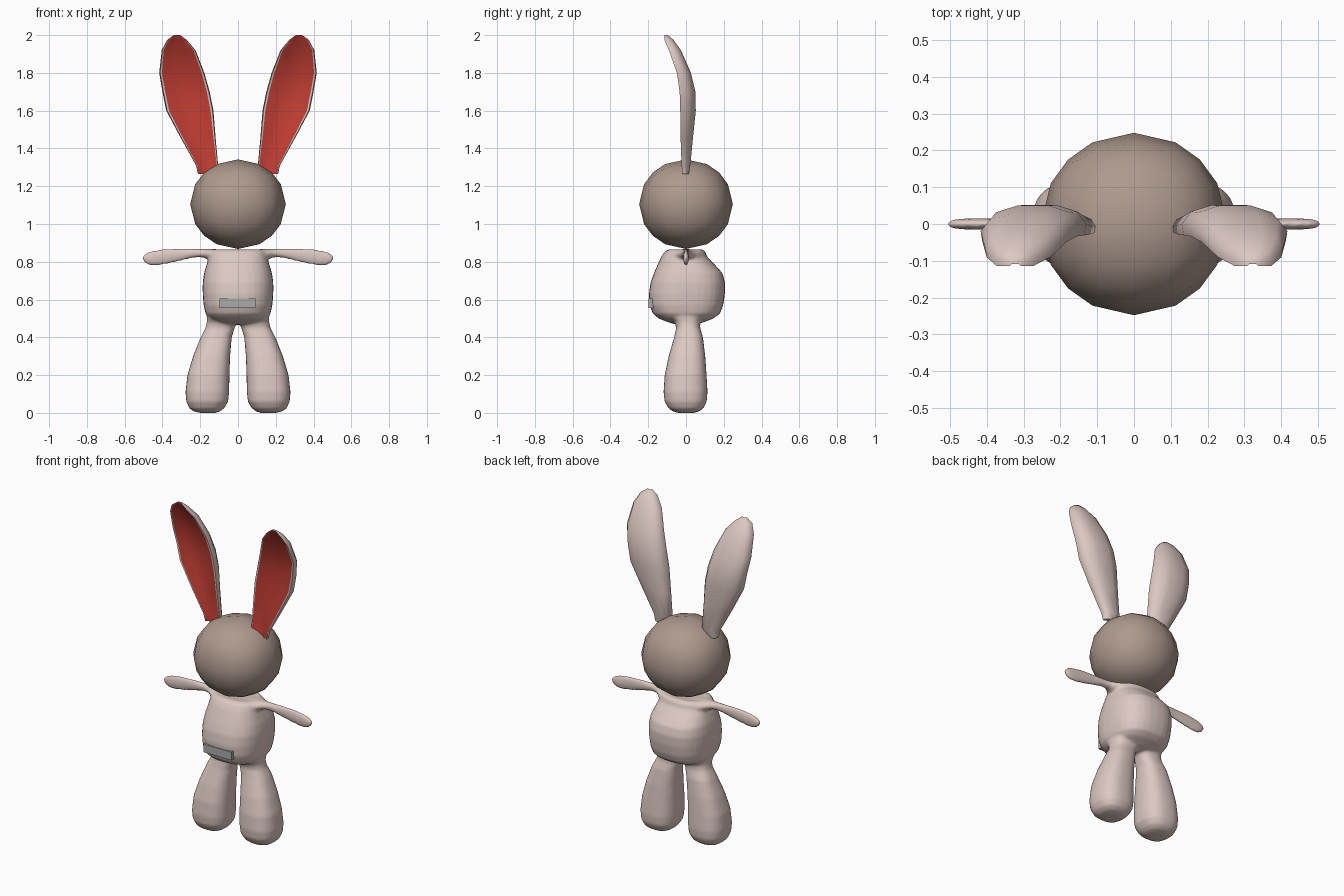
import bpy, bmesh
from math import cos, sin, tau, copysign

if "Cube" in bpy.data.objects:
    bpy.data.objects.remove(bpy.data.objects["Cube"])


def material(name, rgb):
    m = bpy.data.materials.new(name)
    m.diffuse_color = (*rgb, 1)
    m.use_nodes = True
    m.node_tree.nodes["Principled BSDF"].inputs["Base Color"].default_value = m.diffuse_color
    return m


PINK = material("pale_pink", (0.72, 0.58, 0.54))
BROWN = material("taupe", (0.42, 0.32, 0.27))
RED = material("red", (0.56, 0.05, 0.035))
BLUE = material("grey_blue", (0.40, 0.40, 0.41))


def finish(name, bm, *mats):
    bmesh.ops.recalc_face_normals(bm, faces=bm.faces)
    for f in bm.faces:
        f.smooth = True
    mesh = bpy.data.meshes.new(name)
    bm.to_mesh(mesh)
    bm.free()
    obj = bpy.data.objects.new(name, mesh)
    bpy.context.collection.objects.link(obj)
    for m in mats:
        mesh.materials.append(m)
    return obj


def skin(bm, rings):
    """Skin closed rings of points; returns rows of side faces."""
    loops = [[bm.verts.new(p) for p in ring] for ring in rings]
    n = len(loops[0])
    rows = [[bm.faces.new((a[i], a[(i + 1) % n], b[(i + 1) % n], b[i])) for i in range(n)]
            for a, b in zip(loops, loops[1:])]
    bm.faces.new(loops[0])
    bm.faces.new(loops[-1])
    return rows


def oval(power, n=32):
    """Unit superellipse section."""
    def s(v):
        return copysign(abs(v) ** (2 / power), v)
    return [(s(cos(tau * i / n)), s(sin(tau * i / n))) for i in range(n)]


def mirror(obj):
    obj.modifiers.new("mirror", 'MIRROR')


# body: torso, legs and arms blended into one smooth skin
bm = bmesh.new()
# torso: z, x radius, y front, y back
torso = [(.468, .05, -.05, .05), (.478, .10, -.09, .09), (.50, .15, -.145, .145),
         (.525, .172, -.175, .18), (.57, .182, -.193, .197), (.63, .187, -.196, .206),
         (.69, .187, -.188, .207), (.74, .18, -.17, .193), (.79, .165, -.148, .148),
         (.825, .153, -.132, .112), (.855, .148, -.112, .102), (.866, .125, -.09, .085),
         (.860, .08, -.05, .05), (.855, .02, -.01, .01)]
skin(bm, [[(u * rx, (yf + yb) / 2 + v * (yb - yf) / 2, z) for u, v in oval(2.5)]
          for z, rx, yf, yb in torso])
# leg: z, x inner, x outer, y front, y back
leg = [(.0, .12, .20, -.04, .04), (.008, .095, .235, -.07, .07), (.025, .073, .258, -.093, .093),
       (.06, .052, .274, -.113, .11), (.11, .047, .278, -.119, .114), (.2, .045, .268, -.113, .109),
       (.3, .042, .238, -.092, .102), (.4, .033, .198, -.063, .09), (.45, .018, .172, -.052, .075),
       (.48, .005, .165, -.06, .075), (.51, .004, .165, -.09, .09)]
# arm: x, z bottom, z top, y radius
arm = [(.08, .79, .864, .09), (.13, .80, .868, .075), (.16, .813, .868, .048), (.19, .824, .868, .028),
       (.23, .823, .870, .019), (.3, .806, .872, .015), (.36, .792, .870, .015), (.42, .781, .864, .015),
       (.46, .780, .856, .015), (.485, .788, .847, .013), (.5, .803, .836, .010), (.507, .814, .828, .006)]
for side in (1, -1):
    skin(bm, [[(side * ((xi + xo) / 2 + u * (xo - xi) / 2), (yf + yb) / 2 + v * (yb - yf) / 2, z)
               for u, v in oval(2.5)] for z, xi, xo, yf, yb in leg])
    skin(bm, [[(side * x, u * ry, (z0 + z1) / 2 + v * (z1 - z0) / 2)
               for u, v in oval(2)] for x, z0, z1, ry in arm])
body = finish("body", bm, PINK)
remesh = body.modifiers.new("blend", 'REMESH')
remesh.mode = 'VOXEL'
remesh.voxel_size = .008
remesh.use_smooth_shade = True
relax = body.modifiers.new("relax", 'SMOOTH')
relax.factor = .5
relax.iterations = 6

# head: subdivided cube rounded to a coarse ball
bm = bmesh.new()
bmesh.ops.create_cube(bm, size=2)
bmesh.ops.subdivide_edges(bm, edges=bm.edges, cuts=3, use_grid_fill=True)
for v in bm.verts:
    d = v.co.normalized()
    v.co = (d.x * .253, d.y * .248, 1.105 + d.z * .237)
finish("head", bm, BROWN)

# ears: curved shell with a recessed red front
section = [(-1, -.2), (-.8, .55), (-.35, .95), (.35, .95), (.8, .55), (1, -.2),
           (.96, -.9), (.88, -.9), (.5, -.35), (-.5, -.35), (-.88, -.9), (-.96, -.9)]
# z, x inner, x outer, y front, y back
ear = [(1.265, .15, .212, -.02, .015), (1.31, .105, .222, -.026, .024), (1.45, .118, .30, -.032, .038),
       (1.6, .13, .38, -.035, .054), (1.7, .15, .40, -.038, .052), (1.8, .178, .417, -.052, .028),
       (1.92, .225, .404, -.094, -.025), (1.975, .272, .375, -.117, -.065), (2.0, .305, .34, -.115, -.095)]
bm = bmesh.new()
rows = skin(bm, [[((xi + xo) / 2 + u * (xo - xi) / 2, (yf + yb) / 2 + v * (yb - yf) / 2, z)
                  for u, v in section] for z, xi, xo, yf, yb in ear])
for row in rows:
    for f in row[7:10]:
        f.material_index = 1
ears = finish("ears", bm, PINK, RED)
mirror(ears)

# belly patch: thin flat plate
bm = bmesh.new()
bmesh.ops.create_cube(bm, size=1)
for v in bm.verts:
    v.co = (v.co.x * .19 - .002, v.co.y * .03 - .183, v.co.z * .05 + .58)
patch = finish("belly_patch", bm, BLUE)

for obj in (ears, patch):
    bpy.ops.object.select_all(action='DESELECT')
    obj.select_set(True)
    bpy.context.view_layer.objects.active = obj
    bpy.ops.object.shade_smooth_by_angle(angle=.9)
